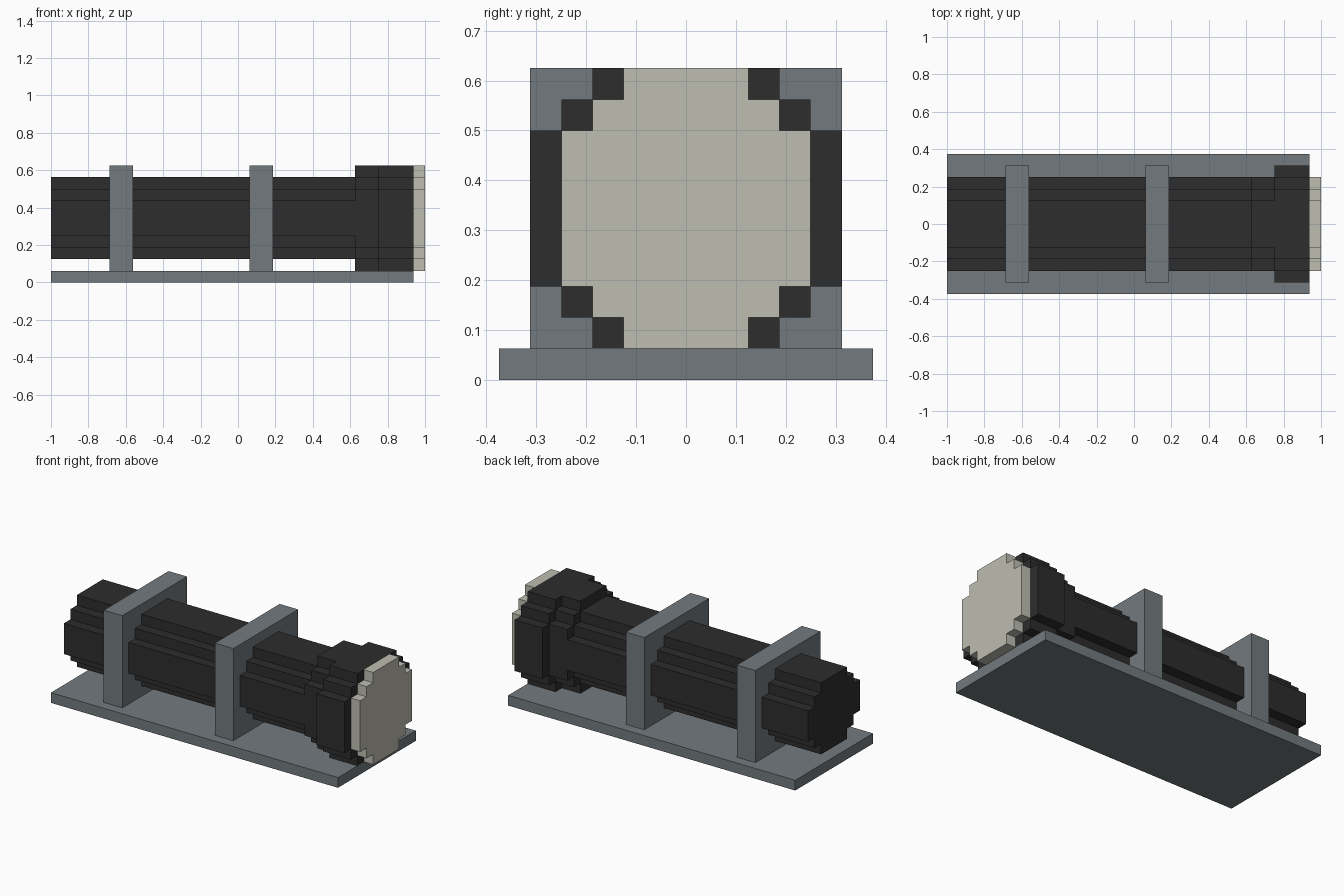
import bpy, bmesh

if "Cube" in bpy.data.objects:
    bpy.data.objects.remove(bpy.data.objects["Cube"])

U = 0.0625      # one block step
ZC = 0.34375    # height of the barrel axis


def material(name, rgb):
    m = bpy.data.materials.new(name)
    m.diffuse_color = (*rgb, 1)
    m.use_nodes = True
    m.node_tree.nodes["Principled BSDF"].inputs["Base Color"].default_value = m.diffuse_color
    return m


DARK = material("dark_casing", (0.026, 0.026, 0.026))
GREY = material("grey_metal", (0.171, 0.195, 0.209))
CREAM = material("cream_glass", (0.515, 0.508, 0.445))


def prism(name, x0, x1, outline, mat):
    """Extrude a (y, z) outline along x."""
    bm = bmesh.new()
    face = bm.faces.new([bm.verts.new((x0, y, z)) for y, z in outline])
    ext = bmesh.ops.extrude_face_region(bm, geom=[face])
    verts = [g for g in ext["geom"] if isinstance(g, bmesh.types.BMVert)]
    bmesh.ops.translate(bm, verts=verts, vec=(x1 - x0, 0, 0))
    bmesh.ops.recalc_face_normals(bm, faces=bm.faces)
    me = bpy.data.meshes.new(name)
    bm.to_mesh(me)
    bm.free()
    me.materials.append(mat)
    ob = bpy.data.objects.new(name, me)
    bpy.context.collection.objects.link(ob)
    return ob


def rect(hy, z0, z1):
    return [(-hy, z0), (hy, z0), (hy, z1), (-hy, z1)]


def stepped(hy, hz):
    """Blocky round outline: corners cut by two one-unit steps (half sizes in units)."""
    q = [(hy, hz - 2), (hy - 1, hz - 2), (hy - 1, hz - 1),
         (hy - 2, hz - 1), (hy - 2, hz)]
    top = q + [(-y, z) for y, z in reversed(q)]
    full = top + [(y, -z) for y, z in reversed(top)]
    return [(y * U, ZC + z * U) for y, z in full]


# Base plate and the two square clamps
prism("base_plate", -1, 0.9375, rect(0.375, 0, U), GREY)
for name, x in (("rear_clamp", -0.6875), ("front_clamp", 0.0625)):
    prism(name, x, x + 0.125, rect(0.3125, U, 0.625), GREY)

# Barrel, neck, head and front lens
prism("barrel", -1, 0.625, stepped(4, 3.5), DARK)
prism("neck", 0.625, 0.75, stepped(4, 4.5), DARK)
prism("head", 0.75, 0.9375, stepped(5, 4.5), DARK)
prism("lens", 0.9375, 1, stepped(4, 4.5), CREAM)
